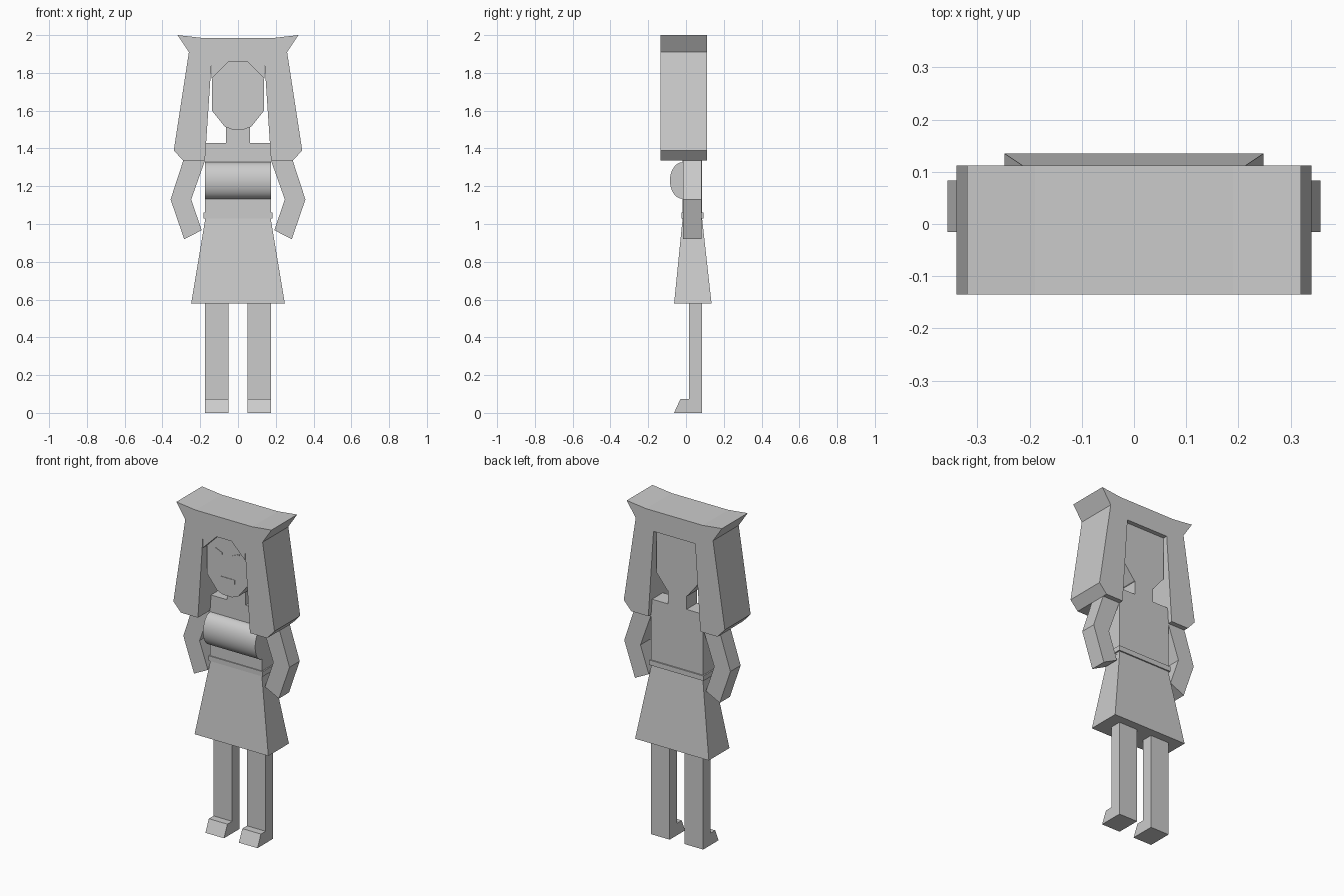
import bpy, bmesh, math
from mathutils import Vector

cube = bpy.data.objects.get("Cube")
if cube:
    bpy.data.objects.remove(cube, do_unlink=True)

GREY = (0.6, 0.6, 0.6, 1)
mat = bpy.data.materials.new("plain_grey")
mat.use_nodes = True
mat.diffuse_color = GREY
mat.node_tree.nodes["Principled BSDF"].inputs["Base Color"].default_value = GREY


def finish(name, bm):
    bmesh.ops.recalc_face_normals(bm, faces=bm.faces[:])
    mesh = bpy.data.meshes.new(name)
    bm.to_mesh(mesh)
    bm.free()
    mesh.materials.append(mat)
    obj = bpy.data.objects.new(name, mesh)
    bpy.context.collection.objects.link(obj)
    return obj


def extrude(name, profile, lo, hi, axis="y"):
    """Extrude an (x, z) profile along y, or a (y, z) profile along x."""
    bm = bmesh.new()
    place = (lambda a, z: (a, lo, z)) if axis == "y" else (lambda a, z: (lo, a, z))
    step = Vector((0, hi - lo, 0)) if axis == "y" else Vector((hi - lo, 0, 0))
    face = bm.faces.new([bm.verts.new(place(a, z)) for a, z in profile])
    new = bmesh.ops.extrude_face_region(bm, geom=[face])["geom"]
    bmesh.ops.translate(bm, vec=step, verts=[v for v in new if isinstance(v, bmesh.types.BMVert)])
    return finish(name, bm)


def box(name, x, y, z):
    return extrude(name, [(x[0], z[0]), (x[1], z[0]), (x[1], z[1]), (x[0], z[1])], *y)


def both(half):
    """Close a right-half profile by mirroring it across x = 0."""
    return half + [(-x, z) for x, z in reversed(half)]


# Head, neck and torso share one flat back
BACK, CHEST = 0.085, -0.018
extrude("head", both([(0.138, 1.86), (0.138, 1.6), (0.07, 1.515), (0.03, 1.5)]), -0.1, BACK)
box("neck", (-0.063, 0.063), (CHEST, BACK), (1.42, 1.54))
box("torso", (-0.175, 0.175), (CHEST, BACK), (1.02, 1.43))

# Thick hair with flared top corners and a straight-topped opening
hair = [(0.14, 1.86), (0.175, 1.335), (0.29, 1.335), (0.34, 1.39),
        (0.26, 1.91), (0.32, 2.0), (0.19, 1.985)]
extrude("hair", both(hair), -0.135, 0.112)

# Rounded bust across the chest
arc = [math.pi * i / 24 for i in range(25)]
bust = extrude("bust", [(CHEST - 0.067 * math.sin(t), 1.23 + 0.097 * math.cos(t)) for t in arc],
               -0.175, 0.175, "x")
bpy.ops.object.select_all(action="DESELECT")
bust.select_set(True)
bpy.context.view_layer.objects.active = bust
bpy.ops.object.shade_smooth_by_angle(angle=math.radians(35))

# Belt and flared skirt
box("belt", (-0.183, 0.183), (-0.024, 0.093), (1.03, 1.06))
bm = bmesh.new()
rings = []
for w, front, back, z in [(0.248, -0.063, 0.135, 0.58), (0.173, CHEST, BACK, 1.03)]:
    rings.append([bm.verts.new((x, y, z)) for x, y in
                  [(-w, front), (w, front), (w, back), (-w, back)]])
bm.faces.new(rings[0])
bm.faces.new(rings[1])
for i in range(4):
    j = (i + 1) % 4
    bm.faces.new([rings[0][i], rings[0][j], rings[1][j], rings[1][i]])
finish("skirt", bm)

# Paired parts
arm = [(0.17, 1.42), (0.26, 1.42), (0.29, 1.335), (0.357, 1.13),
       (0.285, 0.92), (0.192, 0.967), (0.248, 1.13), (0.175, 1.335)]
fringe = [(0.14, 1.86), (0.05, 1.86), (0.14, 1.77)]
foot = [(0.03, 0), (-0.063, 0), (-0.03, 0.073), (0.03, 0.073)]
for side, s in (("left", 1), ("right", -1)):
    extrude(side + "_arm", [(s * x, z) for x, z in arm], -0.015, BACK - 0.002)
    extrude(side + "_fringe", [(s * x, z) for x, z in fringe], -0.135, -0.098)
    box(side + "_leg", (s * 0.05, s * 0.175), (0.015, BACK), (0, 0.6))
    extrude(side + "_foot", foot, s * 0.05, s * 0.175, "x")
    # Thin slanted eye plate
    extrude(side + "_eye", [(s * 0.035, 1.745), (s * 0.08, 1.765),
                            (s * 0.08, 1.775), (s * 0.035, 1.755)], -0.103, -0.098)

# Thin mouth plate
box("mouth", (-0.05, 0.05), (-0.103, -0.098), (1.585, 1.61))
